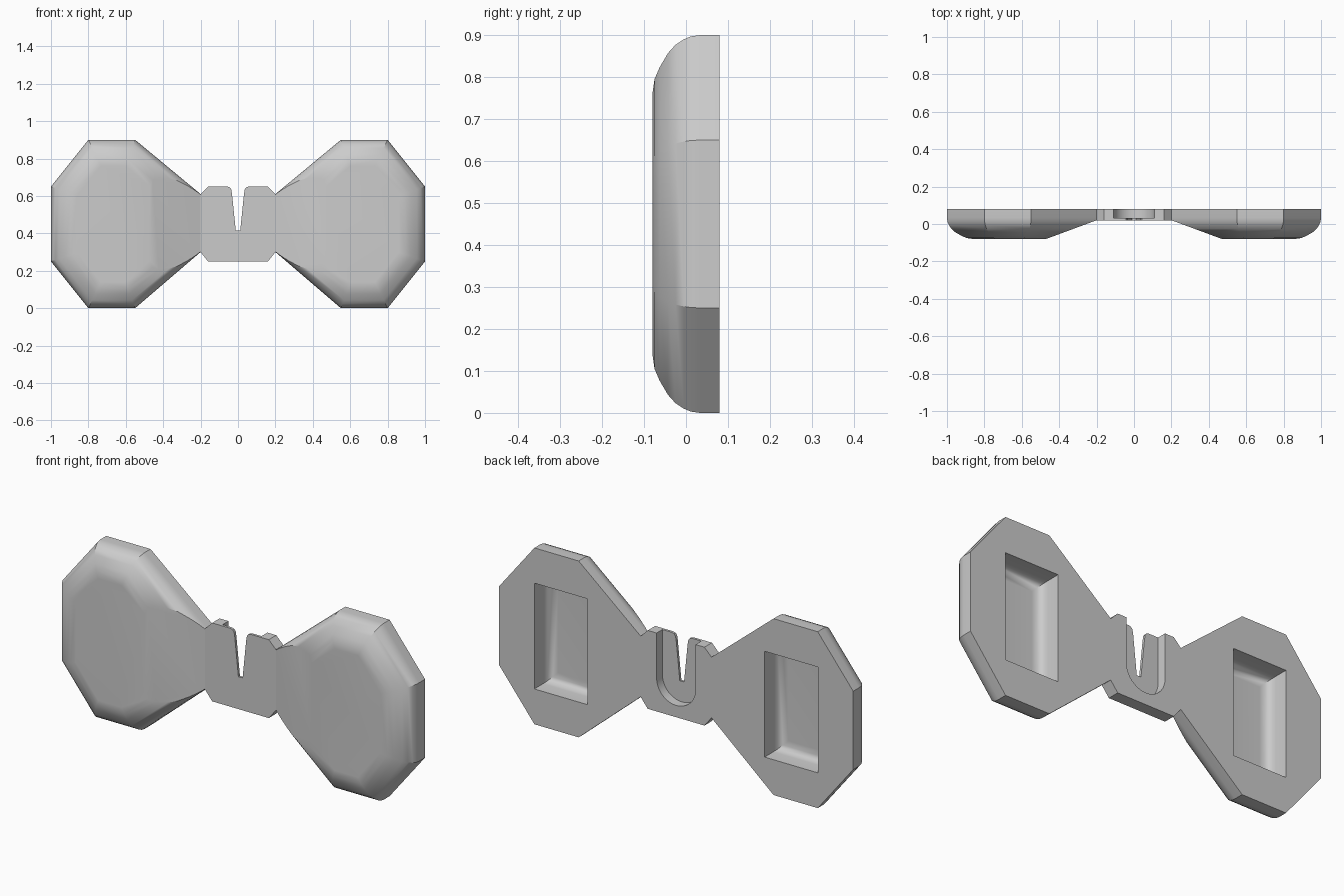
import bpy
import bmesh
import math
from mathutils import Vector

cube = bpy.data.objects.get("Cube")
if cube:
    bpy.data.objects.remove(cube, do_unlink=True)

BACK = 0.08
grey = bpy.data.materials.new("plain grey")
grey.use_nodes = True
grey.diffuse_color = (0.6, 0.6, 0.6, 1)
grey.node_tree.nodes["Principled BSDF"].inputs["Base Color"].default_value = (0.6, 0.6, 0.6, 1)


def finish(bm, name):
    bmesh.ops.recalc_face_normals(bm, faces=bm.faces[:])
    mesh = bpy.data.meshes.new(name)
    bm.to_mesh(mesh)
    bm.free()
    mesh.materials.append(grey)
    obj = bpy.data.objects.new(name, mesh)
    bpy.context.collection.objects.link(obj)
    bpy.ops.object.select_all(action="DESELECT")
    obj.select_set(True)
    bpy.context.view_layer.objects.active = obj
    bpy.ops.object.shade_smooth_by_angle(angle=math.radians(30))
    obj.modifiers.new("flat shading weights", "WEIGHTED_NORMAL").keep_sharp = True
    return obj


def inset(points, distances):
    """Move every edge of a counter-clockwise outline inward by its distance."""
    result = []
    for i, p in enumerate(points):
        a = p - points[i - 1]
        b = points[(i + 1) % len(points)] - p
        na = Vector((-a.y, a.x)).normalized()
        nb = Vector((-b.y, b.x)).normalized()
        da, db = distances[i - 1], distances[i]
        det = na.x * nb.y - na.y * nb.x
        result.append(p + Vector((da * nb.y - db * na.y, db * na.x - da * nb.x)) / det)
    return result


def loft(bm, rings):
    """Skin a stack of (outline, y) rings; cap the last one, return the first."""
    loops = [[bm.verts.new((p.x, y, p.y)) for p in pts] for pts, y in rings]
    for low, high in zip(loops, loops[1:]):
        for i in range(len(low)):
            bm.faces.new((low[i - 1], low[i], high[i], high[i - 1]))
    bm.faces.new(loops[-1])
    return loops[0]


def build_wing(name, side):
    bm = bmesh.new()
    # Rounded octagonal body, as inset amount and y
    outline = [Vector(p) for p in ((0.2, 0.3), (0.55, 0), (0.8, 0), (1, 0.25),
                                   (1, 0.65), (0.8, 0.9), (0.55, 0.9), (0.2, 0.61))]
    profile = ((0, BACK), (0, 0.033), (0.003, 0.012), (0.01, -0.005), (0.023, -0.025),
               (0.043, -0.043), (0.077, -0.063), (0.105, -0.075), (0.14, -0.08))
    body = loft(bm, [(inset(outline, [d] * 7 + [0.7 * d]), y) for d, y in profile])
    # Rectangular pocket with a rounded floor
    mouth = [Vector(p) for p in ((0.5, 0.18), (0.8, 0.18), (0.8, 0.72), (0.5, 0.72))]
    hollow = ((0, BACK), (0, 0.01), (0.007, -0.015), (0.025, -0.033), (0.05, -0.04))
    pocket = loft(bm, [(inset(mouth, [d] * 4), y) for d, y in hollow])
    # Flat back around the pocket
    rim = [bm.edges.get((loop[i - 1], loop[i])) for loop in (body, pocket) for i in range(len(loop))]
    bmesh.ops.triangle_fill(bm, edges=rim, use_beauty=True)
    # Ramp down to the middle
    cut = bmesh.ops.bisect_plane(bm, geom=bm.verts[:] + bm.edges[:] + bm.faces[:],
                                 plane_co=(0.2, 0.02, 0), plane_no=(-0.1, -0.27, 0), clear_outer=True)
    edges = [e for e in cut["geom_cut"] if isinstance(e, bmesh.types.BMEdge)]
    bmesh.ops.holes_fill(bm, edges=edges, sides=0)
    for v in bm.verts:
        v.co.x *= side
    finish(bm, name)


def build_plate(name, notch, front, back):
    """Extrude the middle outline, with a notch given as its right half from the bottom up."""
    half = notch + [(0.16, 0.65), (0.2, 0.61), (0.2, 0.3), (0.16, 0.25)]
    points = half + [(-x, z) for x, z in reversed(half) if x > 0]
    bm = bmesh.new()
    base = [bm.verts.new((x, front, z)) for x, z in points]
    top = [bm.verts.new((x, back, z)) for x, z in points]
    for loop in (base, top):
        bm.faces.new(loop)
    for i in range(len(base)):
        bm.faces.new((base[i - 1], base[i], top[i], top[i - 1]))
    finish(bm, name)


build_wing("left_wing", 1)
build_wing("right_wing", -1)

# Thin front of the middle with its tapered slot
slot = [(0.012, 0.415), (0.032, 0.61), (0.036, 0.635), (0.044, 0.646), (0.056, 0.65)]
build_plate("middle_front", slot, 0.02, 0.033)

# Thicker back of the middle with its round-bottomed channel
arc = [(0.11 * math.sin(t * math.pi / 20), 0.42 - 0.11 * math.cos(t * math.pi / 20)) for t in range(11)]
build_plate("middle_back", arc + [(0.11, 0.65)], 0.033, BACK)
